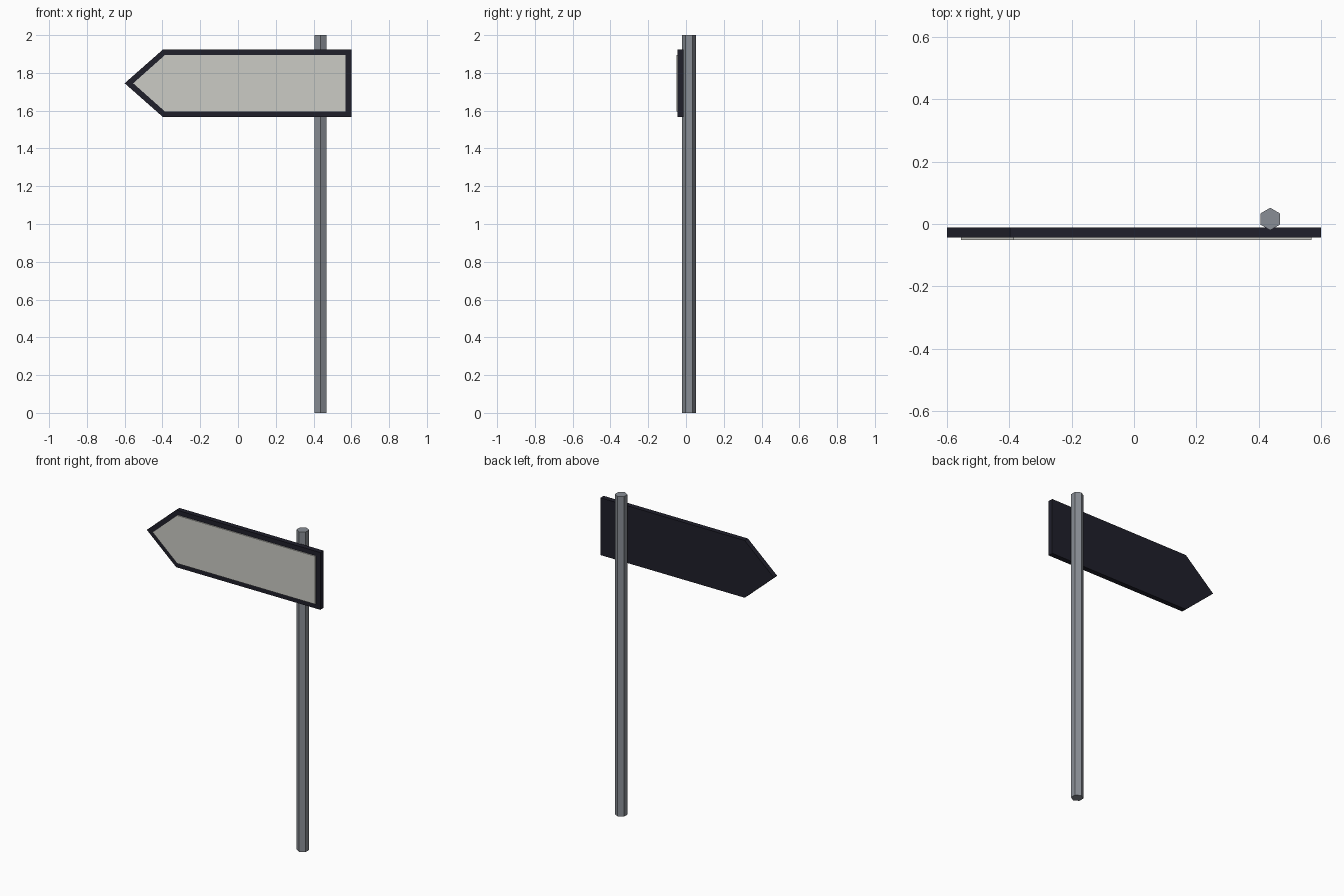
import bpy
import bmesh
import math

cube = bpy.data.objects.get("Cube")
if cube:
    bpy.data.objects.remove(cube, do_unlink=True)


def make_material(name, rgb):
    mat = bpy.data.materials.new(name)
    mat.use_nodes = True
    color = (*rgb, 1.0)
    mat.diffuse_color = color
    bsdf = next(n for n in mat.node_tree.nodes if n.type == "BSDF_PRINCIPLED")
    bsdf.inputs["Base Color"].default_value = color
    bsdf.inputs["Roughness"].default_value = 0.8
    return mat


def arrow_slab(name, tip, shoulder, end, half_height, front, back, mat):
    """Arrow-shaped slab pointing to -x, extruded from front to back in y."""
    mid = 1.745
    low, high = mid - half_height, mid + half_height
    outline = [(tip, mid), (shoulder, low), (end, low), (end, high), (shoulder, high)]
    bm = bmesh.new()
    face = bm.faces.new([bm.verts.new((x, front, z)) for x, z in outline])
    result = bmesh.ops.extrude_face_region(bm, geom=[face], use_keep_orig=True)
    moved = [v for v in result["geom"] if isinstance(v, bmesh.types.BMVert)]
    bmesh.ops.translate(bm, verts=moved, vec=(0, back - front, 0))
    bmesh.ops.recalc_face_normals(bm, faces=bm.faces)
    mesh = bpy.data.meshes.new(name)
    bm.to_mesh(mesh)
    bm.free()
    mesh.materials.append(mat)
    obj = bpy.data.objects.new(name, mesh)
    bpy.context.collection.objects.link(obj)
    return obj


pole_grey = make_material("pole grey", (0.25, 0.27, 0.30))
board_dark = make_material("dark navy", (0.014, 0.014, 0.024))
panel_light = make_material("pale grey", (0.60, 0.60, 0.56))

# Hexagonal pole with one edge facing the board
bpy.ops.mesh.primitive_cylinder_add(vertices=6, radius=0.036, depth=2.0,
                                    location=(0.437, 0.016, 1.0))
pole = bpy.context.object
pole.name = "pole"
pole.data.materials.append(pole_grey)

# Dark arrow board
arrow_slab("sign_board", -0.6, -0.397, 0.6, 0.179, -0.044, -0.012, board_dark)

# Pale raised front panel
arrow_slab("sign_panel", -0.555, -0.386, 0.569, 0.150, -0.051, -0.043, panel_light)
